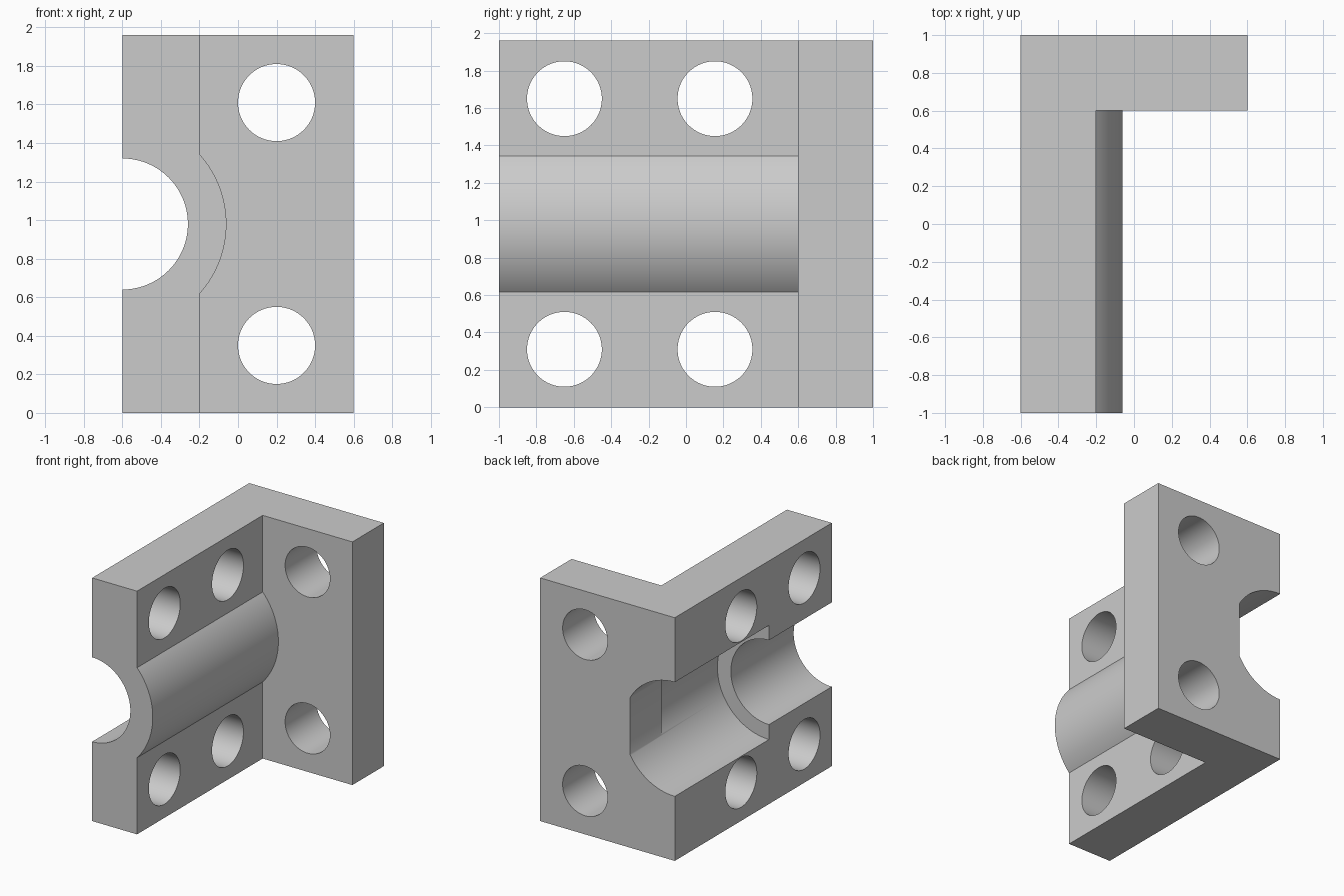
import bpy, bmesh, math
from mathutils import Vector

cube = bpy.data.objects.get("Cube")
if cube:
    bpy.data.objects.remove(cube, do_unlink=True)

HEIGHT = 1.96
EDGE_X, WALL_X = -0.6, -0.2      # outer and inner faces of the wall
FLANGE_Y = 0.6                   # front face of the flange
AXIS_Z = HEIGHT / 2              # bore axis height
HOLE_R = 0.2

grey = bpy.data.materials.new("light_grey")
grey.use_nodes = True
colour = (0.6, 0.6, 0.6, 1)
grey.diffuse_color = colour
grey.node_tree.nodes["Principled BSDF"].inputs["Base Color"].default_value = colour


def prism(name, base, direction):
    """Extrude a closed planar outline along a direction."""
    bm = bmesh.new()
    face = bm.faces.new([bm.verts.new(p) for p in base])
    moved = bmesh.ops.extrude_face_region(bm, geom=[face])["geom"]
    verts = [v for v in moved if isinstance(v, bmesh.types.BMVert)]
    bmesh.ops.translate(bm, verts=verts, vec=direction)
    bmesh.ops.recalc_face_normals(bm, faces=bm.faces)
    mesh = bpy.data.meshes.new(name)
    bm.to_mesh(mesh)
    bm.free()
    mesh.materials.append(grey)
    obj = bpy.data.objects.new(name, mesh)
    bpy.context.collection.objects.link(obj)
    return obj


def box(name, x0, x1, y0, y1):
    outline = [(x0, y0, 0), (x1, y0, 0), (x1, y1, 0), (x0, y1, 0)]
    return prism(name, outline, Vector((0, 0, HEIGHT)))


def arc(radius, start, end, count):
    steps = [start + (end - start) * i / count for i in range(count + 1)]
    return [(radius * math.cos(a), radius * math.sin(a)) for a in steps]


def rod_y(name, x, z, radius, y0, y1):
    ring = arc(radius, 0, 2 * math.pi, 128)[:-1]
    return prism(name, [(x + u, y0, z + v) for u, v in ring], Vector((0, y1 - y0, 0)))


def rod_x(name, y, z, radius, x0, x1):
    ring = arc(radius, 0, 2 * math.pi, 96)[:-1]
    return prism(name, [(x0, y + u, z + v) for u, v in ring], Vector((x1 - x0, 0, 0)))


def combine(target, other, operation):
    """Apply a boolean and remove the helper."""
    mod = target.modifiers.new("combine", "BOOLEAN")
    mod.object, mod.operation, mod.solver = other, operation, "EXACT"
    bpy.context.view_layer.objects.active = target
    bpy.ops.object.modifier_apply(modifier=mod.name)
    bpy.data.objects.remove(other, do_unlink=True)


# Wall with the rounded bearing housing bulging from its inner face
bracket = box("bracket", EDGE_X, WALL_X, -1, 1)
housing_r = 0.54
half = math.acos((WALL_X - EDGE_X) / housing_r)
bulge = [(EDGE_X + u, -1, AXIS_Z + v) for u, v in arc(housing_r, -half, half, 40)]
root = [(WALL_X - 0.05, -1, bulge[-1][2]), (WALL_X - 0.05, -1, bulge[0][2])]
housing = prism("housing", bulge + root, Vector((0, FLANGE_Y + 1, 0)))
combine(bracket, housing, "UNION")

# Stepped bore: wide pocket from the back, narrow bore out of the front
combine(bracket, rod_y("pocket", EDGE_X, AXIS_Z, 0.46, -0.2, 1.1), "DIFFERENCE")
combine(bracket, rod_y("bore", EDGE_X, AXIS_Z, 0.34, -1.1, 0.3), "DIFFERENCE")

# Mounting flange closes the part of the pocket beyond the wall
combine(bracket, box("flange", WALL_X, -EDGE_X, FLANGE_Y, 1), "UNION")

# Bolt holes through the wall and the flange
for z in (0.31, 1.65):
    for y in (-0.65, 0.155):
        combine(bracket, rod_x("wall_hole", y, z, HOLE_R, -0.8, 0), "DIFFERENCE")
for z in (0.35, 1.61):
    combine(bracket, rod_y("flange_hole", 0.2, z, HOLE_R, 0.4, 1.2), "DIFFERENCE")

# Smooth the round surfaces and keep the machined edges sharp
bpy.ops.object.select_all(action="DESELECT")
bracket.select_set(True)
bpy.context.view_layer.objects.active = bracket
bpy.ops.object.shade_smooth_by_angle(angle=math.radians(30))
